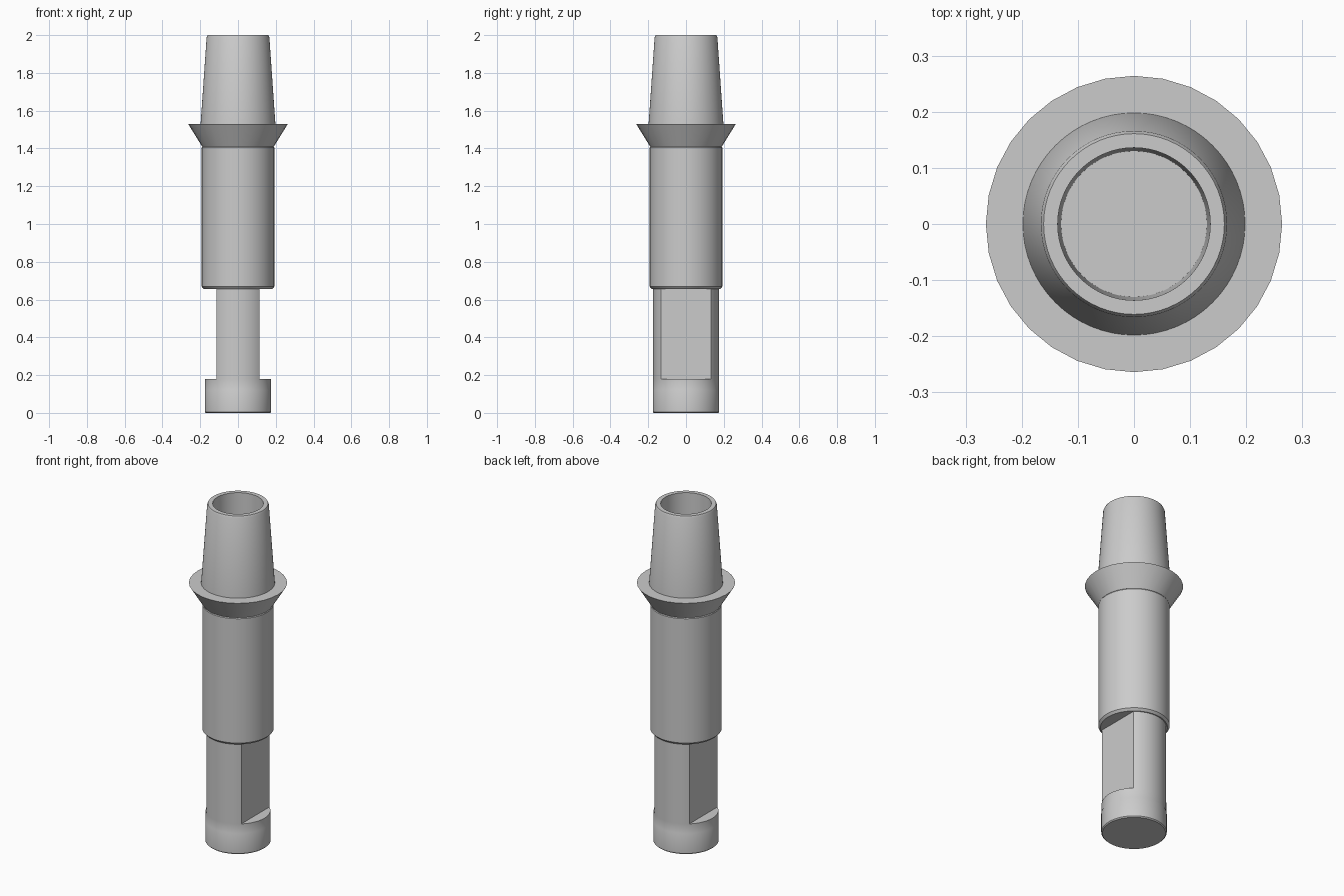
import bpy, bmesh, math
from mathutils import Matrix

cube = bpy.data.objects.get("Cube")
if cube:
    bpy.data.objects.remove(cube, do_unlink=True)

# One plain grey for the whole part
grey = bpy.data.materials.new("metal_grey")
grey.use_nodes = True
GREY = (0.6, 0.6, 0.6, 1.0)
grey.diffuse_color = GREY
grey.node_tree.nodes["Principled BSDF"].inputs["Base Color"].default_value = GREY


def finish(name, bm):
    bmesh.ops.recalc_face_normals(bm, faces=bm.faces)
    mesh = bpy.data.meshes.new(name)
    bm.to_mesh(mesh)
    bm.free()
    mesh.materials.append(grey)
    obj = bpy.data.objects.new(name, mesh)
    bpy.context.collection.objects.link(obj)
    bpy.ops.object.select_all(action='DESELECT')
    obj.select_set(True)
    bpy.context.view_layer.objects.active = obj
    bpy.ops.object.shade_smooth_by_angle(angle=math.radians(25))
    return obj


def lathe(profile, sides=64):
    """Turn (radius, height) points around z, capping both open ends."""
    bm = bmesh.new()
    rings = []
    for r, z in profile:
        ring = []
        for i in range(sides):
            a = math.tau * i / sides
            ring.append(bm.verts.new((r * math.cos(a), r * math.sin(a), z)))
        rings.append(ring)
    for low, high in zip(rings, rings[1:]):
        for i in range(sides):
            j = (i + 1) % sides
            bm.faces.new((low[i], low[j], high[j], high[i]))
    bm.faces.new(rings[0])
    bm.faces.new(rings[-1])
    return bm


# Round foot with a small bottom chamfer
finish("foot", lathe([(0.17, 0), (0.176, 0.006), (0.176, 0.12),
                      (0.174, 0.125), (0.174, 0.18)]))

# Shank with a flat sliced off each side
shank = lathe([(0.174, 0.18), (0.174, 0.66)])
for side in (1, -1):
    cut = bmesh.ops.bisect_plane(
        shank, geom=shank.verts[:] + shank.edges[:] + shank.faces[:],
        plane_co=(side * 0.114, 0, 0), plane_no=(side, 0, 0), clear_outer=True)
    edges = [e for e in cut["geom_cut"] if isinstance(e, bmesh.types.BMEdge)]
    bmesh.ops.contextual_create(shank, geom=edges)
finish("flatted_shank", shank)

# Main cylinder, chamfered at both ends
finish("body", lathe([(0.18, 0.655), (0.192, 0.668), (0.192, 1.405), (0.187, 1.412)]))

# Flared collar
finish("collar", lathe([(0.19, 1.41), (0.264, 1.53)], sides=32))

# Tapered socket with a blind bore
finish("tapered_socket", lathe([(0.198, 1.53), (0.166, 1.99), (0.161, 2.0),
                                (0.136, 2.0), (0.13, 1.55)]))
